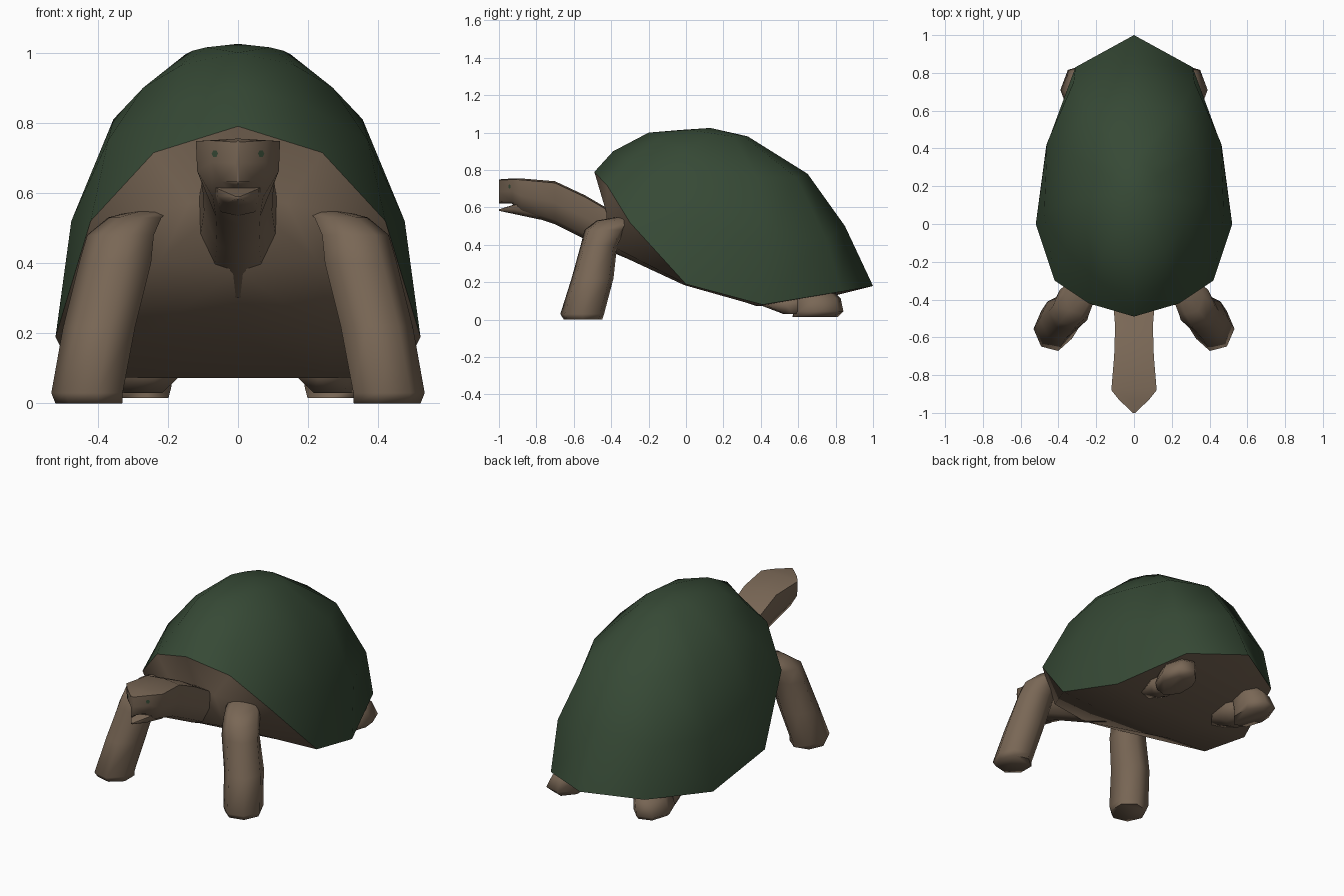
import bpy, math

if "Cube" in bpy.data.objects:
    bpy.data.objects.remove(bpy.data.objects["Cube"])


def material(name, rgb):
    m = bpy.data.materials.new(name)
    m.diffuse_color = (*rgb, 1)
    m.use_nodes = True
    m.node_tree.nodes["Principled BSDF"].inputs["Base Color"].default_value = m.diffuse_color
    return m


GREEN = material("shell green", (0.037, 0.067, 0.036))
BROWN = material("skin brown", (0.192, 0.136, 0.092))


def make(name, verts, faces, mat, mirror=True):
    me = bpy.data.meshes.new(name)
    me.from_pydata(verts, [], faces)
    me.validate()
    me.materials.append(mat)
    ob = bpy.data.objects.new(name, me)
    bpy.context.collection.objects.link(ob)
    if mirror:
        mod = ob.modifiers.new("Mirror", 'MIRROR')
        mod.use_clip = True
    bpy.ops.object.select_all(action='DESELECT')
    ob.select_set(True)
    bpy.context.view_layer.objects.active = ob
    bpy.ops.object.shade_smooth_by_angle(angle=math.radians(72))
    return ob


def grid_faces(rows, cols):
    return [(r * cols + c, r * cols + c + 1, (r + 1) * cols + c + 1, (r + 1) * cols + c)
            for r in range(rows - 1) for c in range(cols - 1)]


# Shell: right half of each ring, front to back, from rim to crown
rim = [(0, -.49, .79), (.24, -.42, .715), (.42, -.30, .52), (.52, 0, .19),
       (.465, .41, .08), (.31, .83, .15), (0, 1.0, .18)]
ring1 = [(0, -.39, .90), (.19, -.30, .85), (.37, -.13, .75), (.475, .06, .52),
         (.46, .43, .41), (.32, .75, .43), (0, .85, .50)]
ring2 = [(0, -.20, 1.0), (.16, -.15, .965), (.27, -.01, .90), (.355, .12, .81),
         (.34, .38, .76), (.235, .59, .76), (0, .65, .78)]
ring3 = [(0, -.02, 1.015), (.09, .01, 1.015), (.13, .08, 1.005), (.15, .15, .995),
         (.13, .25, .98), (.08, .31, .98), (0, .33, .98)]
verts = rim + ring1 + ring2 + ring3 + [(0, .13, 1.025)]
faces = grid_faces(4, 7) + [(21 + i, 22 + i, 28) for i in range(6)]
make("shell", verts, faces, GREEN)

# Body: chest and belly stretched from the shell rim to a centre line
middle = [(.14, -.425, .57), (.22, -.43, .41), (.27, -.01, .185), (.25, .39, .072), (.16, .82, .14)]
centre = [(0, -.41, .60), (0, -.43, .38), (0, 0, .195), (0, .38, .072), (0, .80, .13)]
verts = rim + middle + centre
faces = [(0, 7, 1), (0, 12, 7), (11, 6, 5), (16, 6, 11)]
faces += [(7 + i, 8 + i, 2 + i, 1 + i) for i in range(4)]
faces += [(12 + i, 13 + i, 8 + i, 7 + i) for i in range(4)]
make("body", verts, faces, BROWN)


def loft_y(name, sections):
    """Half cross-sections along y: (y, half width, top z, bottom z)."""
    verts = []
    for y, w, t, b in sections:
        h = t - b
        verts += [(0, y, t), (w, y, t - .04 * h), (w * .97, y, t - .5 * h),
                  (w * .6, y, b + .1 * h), (0, y, b)]
    n = len(sections)
    faces = grid_faces(n, 5)
    faces += [tuple(range(5))[::-1], tuple(range(5 * n - 5, 5 * n))]
    return make(name, verts, faces, BROWN)


# Neck with head, and lower jaw leaving a small open mouth
loft_y("head_and_neck", [(-1.0, .006, .75, .62), (-.93, .08, .755, .62), (-.88, .12, .755, .57),
                         (-.70, .105, .74, .51), (-.54, .10, .665, .43),
                         (-.42, .11, .595, .37), (-.25, .13, .50, .30)])
loft_y("lower_jaw", [(-1.0, .006, .59, .582), (-.92, .06, .615, .565), (-.78, .08, .64, .535)])

# Eyes: tiny thin plates on the front of the face
for s, side in ((1, "right"), (-1, "left")):
    pts = [(s * (.066 + .009 * math.cos(a)), -.9435 + .007 * math.cos(a), .712 + .011 * math.sin(a))
           for a in [k * math.tau / 6 for k in range(6)]]
    make(side + "_eye", pts, [tuple(range(6))[::s]], GREEN, False)


def leg(name, rings, s, sides=7):
    """Stack of level rings: (x, y, z, x radius, y radius)."""
    verts = []
    for x, y, z, rx, ry in rings:
        for k in range(sides):
            a = math.tau * k / sides
            verts.append((s * (x + rx * math.cos(a)), y + ry * math.sin(a), z))
    n = len(rings)
    faces = [(r * sides + k, r * sides + (k + 1) % sides,
              (r + 1) * sides + (k + 1) % sides, (r + 1) * sides + k)
             for r in range(n - 1) for k in range(sides)]
    faces += [tuple(range(sides))[::-1], tuple(range((n - 1) * sides, n * sides))]
    make(name, verts, [f[::s] for f in faces], BROWN, False)


# Front legs are long, rear legs are mostly tucked under the shell
front = [(.42, -.55, 0, .10, .105), (.425, -.555, .03, .107, .12), (.39, -.50, .22, .108, .115),
         (.345, -.465, .40, .108, .10), (.33, -.435, .48, .10, .11), (.29, -.38, .53, .08, .10),
         (.24, -.30, .55, .05, .06)]
rear = [(.275, .69, .015, .085, .125), (.285, .71, .045, .105, .135), (.265, .70, .115, .09, .13),
        (.22, .64, .19, .07, .11)]
thigh = [(.27, .57, .03, .06, .05), (.25, .54, .075, .09, .14), (.24, .54, .12, .08, .14)]
for s, side in ((1, "right"), (-1, "left")):
    leg("front_leg_" + side, front, s)
    leg("rear_foot_" + side, rear, s)
    leg("rear_thigh_" + side, thigh, s)
